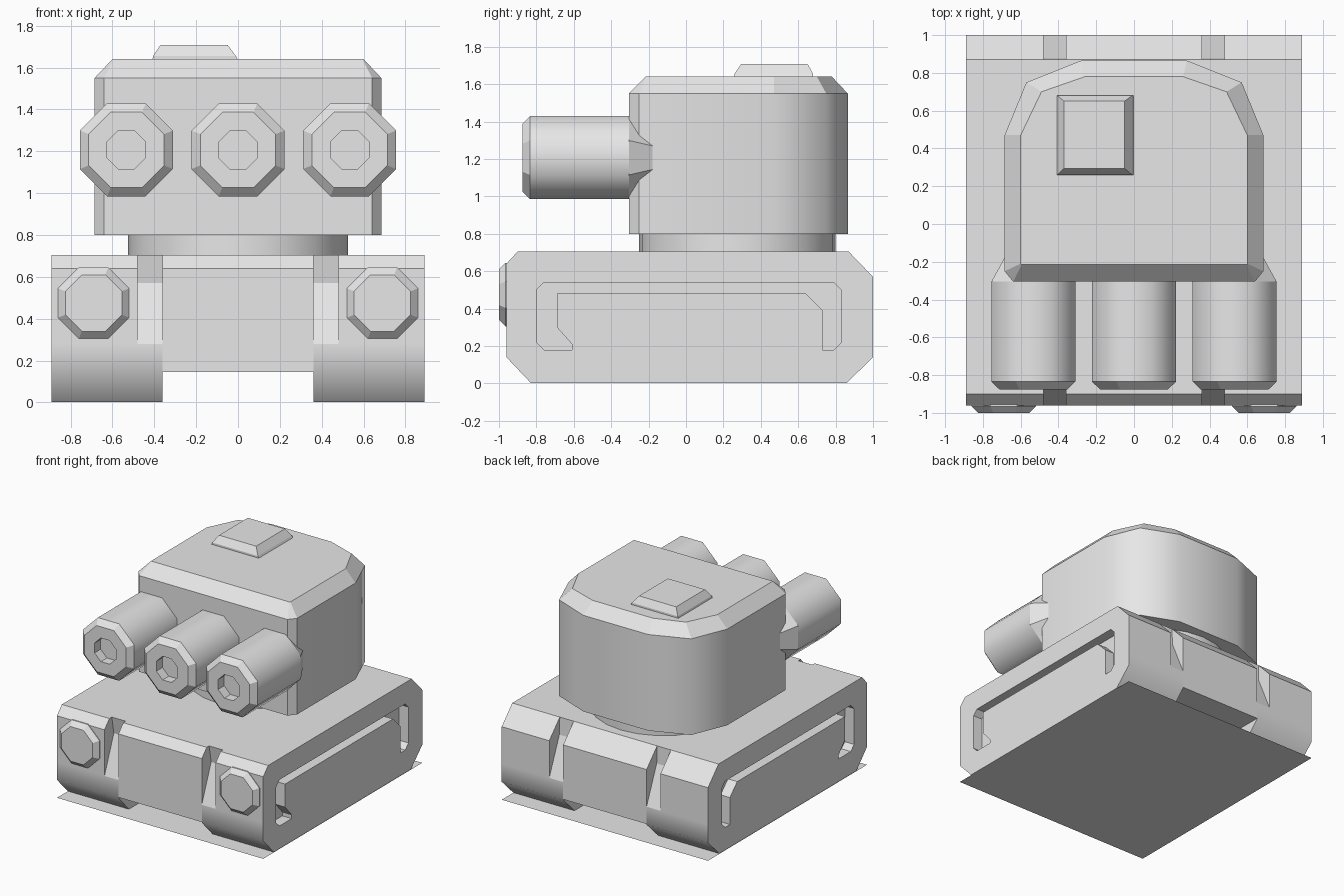
import bpy, bmesh, math
from mathutils import Vector

cube = bpy.data.objects.get("Cube")
if cube:
    bpy.data.objects.remove(cube, do_unlink=True)

grey = bpy.data.materials.new("light grey")
grey.use_nodes = True
COLOUR = (0.8, 0.8, 0.8, 1)
grey.diffuse_color = COLOUR
grey.node_tree.nodes["Principled BSDF"].inputs["Base Color"].default_value = COLOUR


def loft(name, rings, smooth=lambda c, n: False):
    """Bridge equal-length rings of points, cap both ends; smooth(centre, normal) picks smooth faces."""
    bm = bmesh.new()
    loops = [[bm.verts.new(p) for p in ring] for ring in rings]
    n = len(loops[0])
    for a, b in zip(loops, loops[1:]):
        for i in range(n):
            j = (i + 1) % n
            bm.faces.new((a[i], a[j], b[j], b[i]))
    bm.faces.new(loops[0][::-1])
    bm.faces.new(loops[-1])
    bmesh.ops.recalc_face_normals(bm, faces=bm.faces)
    bm.normal_update()
    for f in bm.faces:
        f.smooth = smooth(f.calc_center_median(), f.normal)
    me = bpy.data.meshes.new(name)
    bm.to_mesh(me)
    bm.free()
    me.materials.append(grey)
    ob = bpy.data.objects.new(name, me)
    bpy.context.collection.objects.link(ob)
    return ob


def across(name, profile, x0, x1, smooth=lambda c, n: False):
    """Extrude a (y, z) profile along x."""
    return loft(name, [[(x, y, z) for y, z in profile] for x in (x0, x1)], smooth)


def cut(ob, cutter):
    """Subtract the cutter, then discard it."""
    cutter.hide_render = True
    mod = ob.modifiers.new("cut", 'BOOLEAN')
    mod.operation = 'DIFFERENCE'
    mod.solver = 'EXACT'
    mod.object = cutter
    bpy.ops.object.select_all(action='DESELECT')
    bpy.context.view_layer.objects.active = ob
    ob.select_set(True)
    bpy.ops.object.modifier_apply(modifier=mod.name)
    bpy.data.objects.remove(cutter, do_unlink=True)


def octagon(x, y, z, apothem):
    r = apothem / math.cos(math.pi / 8)
    return [(x + r * math.cos(math.pi * (k + 0.5) / 4), y,
             z + r * math.sin(math.pi * (k + 0.5) / 4)) for k in range(8)]


# Ground plate
base = bpy.data.meshes.new("base_plate")
base.from_pydata([(-.89, -.96, 0), (.89, -.96, 0), (.89, 1, 0), (-.89, 1, 0)], [], [(0, 1, 2, 3)])
base.materials.append(grey)
bpy.context.collection.objects.link(bpy.data.objects.new("base_plate", base))

# Hull centre, raised off the ground between the tracks
across("hull_centre", [(-.96, .145), (1, .145), (1, .57), (.87, .705), (-.9, .705), (-.96, .64)],
       -.36, .36)

# Track housings: rounded-looking lower ends, tapered notches, side slots
TRACK = [(-.96, .14), (-.83, .003), (.86, .003), (1, .14), (1, .28), (1, .57),
         (.87, .705), (-.9, .705), (-.96, .64), (-.96, .28)]
FRONT_NOTCH = [(-1.1, .9), (-.87, .9), (-.87, .705), (-.845, .57), (-.96, .28), (-1.1, -.073)]
BACK_NOTCH = [(1.15, .9), (.87, .9), (.87, .705), (.875, .57), (1, .28), (1.15, -.068)]
SLOT = [(-.61, .18), (-.76, .18), (-.8, .22), (-.8, .5), (-.76, .54), (.79, .54), (.83, .5),
        (.83, .22), (.79, .18), (.73, .18), (.73, .39), (.64, .48), (-.69, .48), (-.69, .3),
        (-.61, .21)]


def lower_end(c, n):
    return abs(n.x) < .5 and c.z < .27 and abs(n.y) > .5


for side, s in (("left", 1), ("right", -1)):
    track = across(side + "_track", TRACK, .36 * s, .89 * s, lower_end)
    cut(track, across("notch_cutter", FRONT_NOTCH, .3 * s, .48 * s))
    cut(track, across("notch_cutter", BACK_NOTCH, .3 * s, .48 * s))
    cut(track, across("slot_cutter", SLOT, .81 * s, .95 * s))

    # Headlight with a chamfered rim
    loft(side + "_headlight", [octagon(.69 * s, y, .475, a)
                               for y, a in ((-.88, .17), (-.965, .17), (-1, .135))])

# Turret ring
loft("turret_ring", [[(.525 * math.cos(math.tau * k / 24), .275 + .525 * math.sin(math.tau * k / 24), z)
                      for k in range(24)] for z in (.69, .82)],
     lambda c, n: abs(n.z) < .5)


# Turret: squared front, rounded back, bevelled roof
def plan(half, z):
    return [(x, y, z) for x, y in half] + [(-x, y, z) for x, y in reversed(half)]


WALL = [(.64, -.305), (.685, -.25), (.685, .47), (.57, .75), (.28, .865)]
ROOF = [(.595, -.215), (.6, -.21), (.6, .47), (.49, .7), (.26, .78)]
loft("turret", [plan(WALL, .8), plan(WALL, 1.55), plan(ROOF, 1.64)],
     lambda c, n: abs(n.z) < .1 and c.y > 0)

# Roof hatch, off centre
loft("hatch", [[(x0, y0, z), (x1, y0, z), (x1, y1, z), (x0, y1, z)]
               for x0, x1, y0, y1, z in ((-.41, 0, .26, .68, 1.635), (-.405, -.01, .26, .68, 1.655),
                                         (-.37, -.05, .295, .65, 1.708))])

# Three octagonal barrels with bored muzzles and tapered backs
BARREL = ((-.12, .12), (-.305, .222), (-.835, .222), (-.875, .18), (-.875, .092), (-.8, .092))
for name, x in (("right", -.533), ("middle", 0), ("left", .533)):
    loft(name + "_barrel", [octagon(x, y, 1.207, a) for y, a in BARREL],
         lambda c, n: abs(n.y) < .1 and c.y > -.7)
